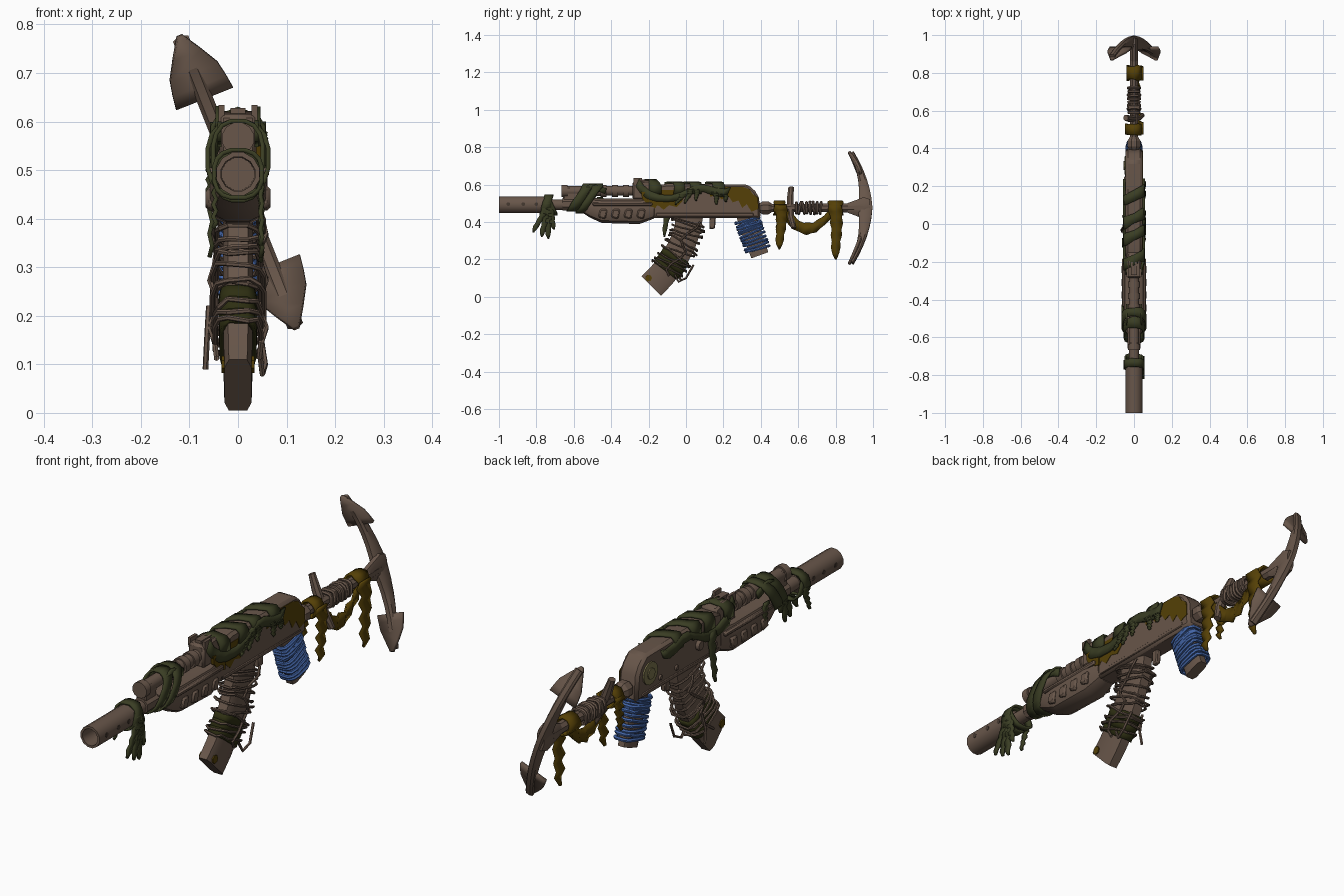
import bpy, bmesh, math, random
from mathutils import Vector, Matrix

if "Cube" in bpy.data.objects:
    bpy.data.objects.remove(bpy.data.objects["Cube"])

random.seed(4)
TILT = 0.38  # roll of the anchor about the long axis


def material(name, rgb):
    m = bpy.data.materials.new(name)
    m.diffuse_color = (*rgb, 1)
    m.use_nodes = True
    m.node_tree.nodes["Principled BSDF"].inputs["Base Color"].default_value = m.diffuse_color
    return m


BROWN = material("weathered brown", (0.138, 0.093, 0.068))
GREEN = material("weed green", (0.042, 0.047, 0.017))
MOSS = material("dark moss", (0.027, 0.028, 0.006))
MUSTARD = material("mustard cloth", (0.090, 0.051, 0.002))
BLUE = material("blue cord", (0.058, 0.135, 0.400))
BADGE = material("dull brass", (0.190, 0.165, 0.070))
DARK = material("dark hole", (0.060, 0.041, 0.030))


def finish(ob, mat):
    ob.data.materials.clear()
    ob.data.materials.append(mat)
    bpy.ops.object.select_all(action='DESELECT')
    bpy.context.view_layer.objects.active = ob
    ob.select_set(True)
    bpy.ops.object.shade_smooth_by_angle(angle=math.radians(32))
    return ob


def mesh_object(name, verts, faces, mat):
    me = bpy.data.meshes.new(name)
    bm = bmesh.new()
    vs = [bm.verts.new(v) for v in verts]
    for f in faces:
        bm.faces.new([vs[i] for i in f])
    bmesh.ops.recalc_face_normals(bm, faces=bm.faces)
    bm.to_mesh(me)
    bm.free()
    ob = bpy.data.objects.new(name, me)
    bpy.context.collection.objects.link(ob)
    return finish(ob, mat)


def ring(sec, n=8, p=1.0, grow=0.0):
    """Section (y, z, axis angle in degrees, half width x, half depth)."""
    y, z, a, hx, hv = sec
    a = math.radians(a)
    pts = []
    for k in range(n):
        t = 2 * math.pi * k / n + math.pi / n
        c, s = [math.copysign(abs(q) ** p, q) for q in (math.cos(t), math.sin(t))]
        v = s * (hv + grow)
        pts.append(Vector((c * (hx + grow), y - v * math.sin(a), z + v * math.cos(a))))
    return pts


def loft(name, secs, mat=BROWN, n=8, p=1.0):
    verts = [v for s in secs for v in ring(s, n, p)]
    faces = [(i * n + k, i * n + (k + 1) % n, (i + 1) * n + (k + 1) % n, (i + 1) * n + k)
             for i in range(len(secs) - 1) for k in range(n)]
    faces += [tuple(range(n)), tuple(range(len(verts) - n, len(verts)))]
    return mesh_object(name, verts, faces, mat)


def prism(name, prof, x0, x1, mat=BROWN, bevel=0.0, mirror=False):
    n = len(prof)
    verts = [(x, y, z) for x in (x0, x1) for y, z in prof]
    faces = [tuple(range(n)), tuple(range(n, 2 * n))]
    faces += [(k, (k + 1) % n, n + (k + 1) % n, n + k) for k in range(n)]
    ob = mesh_object(name, verts, faces, mat)
    if bevel:
        b = ob.modifiers.new("bevel", 'BEVEL')
        b.width, b.segments, b.limit_method = bevel, 1, 'ANGLE'
    if mirror:
        ob.modifiers.new("mirror", 'MIRROR')
    return ob


def box(y0, y1, z0, z1):
    return [(y0, z0), (y1, z0), (y1, z1), (y0, z1)]


def disc(y, z, r, n=10):
    return [(y + r * math.cos(2 * math.pi * k / n), z + r * math.sin(2 * math.pi * k / n)) for k in range(n)]


def ribbon(name, pts, side, widths, mat, closed=False, thick=0.009):
    """Flat strip along pts, spread both ways along the side vector."""
    side, m = Vector(side).normalized(), len(pts)
    if not isinstance(widths, list):
        widths = [widths * random.uniform(0.85, 1.15) for _ in pts]
    verts = [Vector(p) + side * w * s / 2 for p, w in zip(pts, widths) for s in (-1, 1)]
    faces = [(2 * i, 2 * i + 1, 2 * ((i + 1) % m) + 1, 2 * ((i + 1) % m)) for i in range(m if closed else m - 1)]
    ob = mesh_object(name, verts, faces, mat)
    so = ob.modifiers.new("thickness", 'SOLIDIFY')
    so.thickness, so.offset = thick, 0
    return ob


def wire(name, loops, r, mat):
    cu = bpy.data.curves.new(name, 'CURVE')
    cu.dimensions, cu.bevel_depth, cu.bevel_resolution = '3D', r, 1
    for pts, closed in loops:
        sp = cu.splines.new('POLY')
        sp.points.add(len(pts) - 1)
        for q, v in zip(sp.points, pts):
            q.co = (*v, 1)
        sp.use_cyclic_u = closed
    ob = bpy.data.objects.new(name, cu)
    bpy.context.collection.objects.link(ob)
    bpy.context.view_layer.objects.active = ob
    bpy.ops.object.select_all(action='DESELECT')
    ob.select_set(True)
    bpy.ops.object.convert(target='MESH')
    return finish(bpy.context.view_layer.objects.active, mat)


def tassel(name, x, y, z0, z1, w, mat, lean=0.0, wave=0.003, taper=0.6):
    pts, widths = [], []
    for i in range(10):
        t = i / 9
        pts.append((x + wave * (-1) ** i, y + lean * t + 0.006 * math.sin(5 * t), z0 + (z1 - z0) * t))
        widths.append(w * (1 - taper * t) * (1.12 if i % 2 else 0.9) if i < 9 else 0.008)
    return ribbon(name, pts, (0, 1, 0), widths, mat)


# barrel with open muzzle and side vents
loft("barrel", [(-0.9, .492, 0, .034, .034), (-1, .492, 0, .036, .036), (-1, .492, 0, .046, .046),
                (-.74, .492, 0, .046, .046), (-.73, .492, 0, .028, .028), (-.5, .492, 0, .028, .028)], n=12)
for y in (-.95, -.87, -.80):
    prism("barrel_vent", disc(y, .495, .010), .040, .0458, DARK, mirror=True)
loft("front_collar", [(-.66, .495, 0, .036, .036), (-.58, .495, 0, .036, .036)])
prism("front_sight_block", [(-.66, .50), (-.59, .48), (-.57, .58), (-.65, .59)], -.022, .022, bevel=.006)

# gas tube with collars
loft("gas_tube", [(-.665, .565, 0, .027, .027), (-.26, .567, 0, .027, .027)], n=12)
for y in (-.65, -.44, -.38, -.32):
    loft("gas_collar", [(y - .016, .565, 0, .034, .034), (y + .016, .565, 0, .034, .034)], n=12)

# handguard with ribs
loft("handguard", [(-.58, .495, 0, .040, .030), (-.51, .475, 0, .055, .055), (-.45, .46, 0, .060, .067),
                   (-.25, .457, 0, .062, .070), (-.17, .475, 0, .048, .058)], n=12, p=.7)
for i in range(4):
    y = -.47 + i * .068
    prism("handguard_rib", [(y, .425), (y + .04, .415), (y + .05, .468), (y + .01, .468)], .045, .067,
          bevel=.007, mirror=True)
prism("handguard_rail", box(-.50, -.18, .485, .505), .045, .064, bevel=.006, mirror=True)

# receiver, sight and side details
prism("receiver", [(-.18, .42), (.40, .42), (.39, .53), (.37, .565), (.33, .60), (-.10, .605), (-.18, .59)],
      -.045, .045, bevel=.012)
prism("rear_sight_base", [(-.285, .52), (-.16, .52), (-.15, .605), (-.20, .622), (-.285, .615)], -.038, .038, bevel=.008)
prism("sight_ear", box(-.28, -.235, .60, .634), .028, .040, mirror=True)
prism("sight_notch", box(-.27, -.20, .61, .628), -.015, .015)
prism("receiver_ledge", box(-.16, .36, .43, .447), .04, .048, bevel=.003, mirror=True)
for y, z, r in ((-.02, .51, .022), (.13, .47, .012), (.24, .47, .012), (-.13, .47, .014)):
    prism("rivet", disc(y, z, r), -.060 if r > .02 else -.052, -.04, bevel=.004)
prism("badge", disc(.31, .515, .048, 14), -.051, -.044, BADGE)
prism("badge_center", disc(.31, .515, .024, 10), -.056, -.050, BADGE)
prism("trigger", [(.125, .36), (.155, .365), (.16, .43), (.125, .43)], -.012, .012, bevel=.005)

# rust patches on the right wall
prism("patch_rear", [(.12, .57), (.13, .535), (.17, .545), (.19, .52), (.23, .535), (.25, .505), (.28, .515),
                     (.30, .475), (.325, .495), (.35, .455), (.388, .47), (.384, .53), (.355, .55), (.34, .575),
                     (.30, .588), (.2, .588)], .044, .047, MUSTARD)
prism("patch_front", [(-.178, .57), (-.178, .465), (-.15, .49), (-.12, .465), (-.09, .49), (-.05, .48), (-.02, .51),
                      (.0, .57)], .044, .047, MUSTARD)
prism("patch_side", [(-.24, .56), (-.235, .525), (-.2, .485), (-.16, .475), (-.16, .56)], .037, .052, MUSTARD)

# curved magazine with wire windings and moss
MAG = [(.018, .43, 262, .032, .075), (.008, .36, 256, .032, .074), (-.022, .275, 247, .032, .074),
       (-.07, .19, 236, .032, .075), (-.13, .115, 228, .031, .076), (-.186, .057, 225, .029, .077)]
loft("magazine", MAG, p=.45)


def along(secs, t):
    i = min(int(t * (len(secs) - 1)), len(secs) - 2)
    f = t * (len(secs) - 1) - i
    return tuple(a + (b - a) * f for a, b in zip(secs[i], secs[i + 1]))


def windings(secs, t0, t1, count, grow, tilt, jit):
    out = []
    for i in range(count):
        y, z, a, hx, hv = along(secs, t0 + (t1 - t0) * i / (count - 1))
        s = (y, z, a + random.uniform(-tilt, tilt), hx, hv)
        pts = ring(s, 12, .6, grow + random.uniform(0, jit))
        out.append(([p + Vector((0, 0, random.uniform(-jit, jit) / 2)) for p in pts], True))
    return out


wire("magazine_wire", windings(MAG, .08, .70, 12, .010, 16, .012), .0055, BROWN)
strands = [([(s * (.05 + .008 * math.sin(i * 2)), .05 - i * .016 + .03 * math.sin(i * 1.3 + s), .40 - i * .032)
             for i in range(10)], False) for s in (-1, 1)]
wire("loose_wire", strands, .006, BROWN)
wire("wire_tail", [([(-.06, -.02, .22), (-.064, -.04, .15), (-.067, -.03, .09)], False),
                   ([(.045, .04, .17), (.056, .0, .10), (.05, -.04, .08), (.045, -.06, .12)], False)], .006, BROWN)
for t in (.56, .63, .70):
    s = along(MAG, t)
    a = math.radians(s[2])
    ribbon("magazine_moss", ring(s, 12, .5, .003), (0, math.cos(a), math.sin(a)), .036, MOSS, True)
prism("magazine_patch", disc(-.20, .10, .018, 7), .028, .0335, MUSTARD, mirror=True)

# pistol grip wound in cord
GRIP = [(.318, .44, 290, .022, .052), (.345, .36, 290, .022, .054), (.395, .222, 290, .024, .05)]
loft("grip", GRIP, p=.5)
wire("grip_cord", windings(GRIP, .20, .88, 12, .009, 6, .005), .008, BLUE)

# stock rod, joint, coil and crossbar
loft("stock_rod", [(.38, .475, 0, .022, .022), (.95, .475, 0, .024, .026)])
loft("stock_joint", [(.39, .475, 0, .024, .024), (.41, .475, 0, .038, .038), (.44, .475, 0, .038, .038), (.46, .475, 0, .024, .024)])
COIL = [(.59, .475, 0, .026, .026), (.72, .475, 0, .026, .026)]
wire("stock_coil", windings(COIL, 0, 1, 8, .003, 12, .003), .008, BROWN)
roll = Matrix.Translation((0, 0, .475)) @ Matrix.Rotation(-TILT, 4, 'Y')
bar = loft("crossbar", [(.575, -.115, 90, .014, .014), (.56, -.05, 90, .02, .019), (.557, .05, 90, .02, .019),
                        (.562, .118, 90, .014, .016)])
bar.matrix_world = roll


# anchor arms and flukes, rolled about the rod
def arc(s):
    return .975 - .09 * (s / .32) ** 2


arm = [(arc(s) - .018 * (1 - abs(s) / .32), s, 90 + 34 * s / .32, .018, .012 + .030 * (1 - abs(s) / .32) ** 1.3)
       for s in [-.315 + .63 * i / 12 for i in range(13)]]
loft("anchor_arms", arm, p=.7).matrix_world = roll
loft("anchor_crown", [(.86, .475, 0, .022, .026), (.95, .475, 0, .024, .062), (.985, .475, 0, .018, .05)])
for d in (1, -1):
    prof = [(.187, .126), (.215, .118), (.245, .106), (.285, .06), (.323, .012)]
    ribbon("anchor_fluke", [(0, arc(s) - .012, d * s) for s, w in prof], (1, 0, 0),
           [w for s, w in prof], BROWN, thick=.014).matrix_world = roll

# mustard rags on the stock
for y, w in ((.50, .06), (.80, .075)):
    ribbon("stock_band", ring((y, .475, 0, .036, .036), 10), (0, 1, 0), w, MUSTARD, True)
tassel("stock_rag", .04, .505, .49, .255, .068, MUSTARD, 0, .007, .5)
tassel("stock_rag", .04, .795, .49, .20, .075, MUSTARD, .012, .007, .5)
tassel("stock_rag", -.036, .50, .49, .34, .055, MUSTARD, 0, .007)
ribbon("stock_swag", [(.03 - .01 * (i % 2), .525 + .25 * i / 10, .445 - .082 * math.sin(math.pi * i / 10))
                      for i in range(11)], (0, .15, 1), .062, MUSTARD)


# green weed wraps around barrel and handguard
def wrap(y, z, rx, rz, lean, w):
    pts = [p + Vector((0, lean * (p.z - z) / rz, 0)) for p in ring((y, z, 0, rx, rz), 16, .8)]
    ribbon("weed_wrap", pts, (0, 1, 0), w, GREEN, True)


wrap(-.745, .492, .050, .050, .012, .045)
wrap(-.72, .485, .046, .048, -.02, .03)
wrap(-.565, .530, .052, .072, .045, .055)
wrap(-.515, .525, .063, .076, .05, .050)
for dy, z1 in ((-.065, .345), (-.02, .32), (.015, .31), (.045, .36)):
    tassel("barrel_weed", .048, -.745, .50, z1, .040, GREEN, dy, .002, .35)
tassel("barrel_weed_left", -.048, -.74, .49, .38, .036, GREEN, -.02)
# broad drooping garland along each receiver wall
SAG = ((-.26, .61), (-.235, .575), (-.20, .545), (-.15, .528), (-.09, .525), (-.04, .535), (0, .555), (.05, .58),
       (.10, .58), (.15, .563), (.20, .555), (.23, .565))
for s in (1, -1):
    ribbon("weed_garland", [(s * (.040 if y < -.21 else .052), y, z) for y, z in SAG], (0, .45, 1), .046, GREEN, thick=.012)
    ribbon("handguard_garland", [(s * .038, -.54 + .028 * i, .575 + .012 * math.sin(i * 1.1)) for i in range(5)],
           (0, .2, 1), .032, GREEN)
for y, z0, z1, lean in ((-.02, .55, .495, -.03), (.02, .575, .50, -.02), (.05, .58, .515, .01), (.15, .56, .495, .02),
                        (.20, .55, .51, .02)):
    tassel("weed_fringe", .055, y, z0, z1, .034, GREEN, lean)
for y in (-.19, -.06, .03, .15):
    ribbon("weed_strap", [(x, y + x * .5, z) for x, z in ((.052, .55), (.052, .59), (.04, .610), (0, .613 if y > -.1 else .626),
                          (-.04, .610), (-.052, .59), (-.052, .55))], (0, 1, 0), .06, GREEN)
tassel("weed_hanging", -.056, -.10, .54, .32, .045, GREEN, -.01)
tassel("weed_hanging", -.060, -.46, .53, .44, .035, GREEN, .02)
